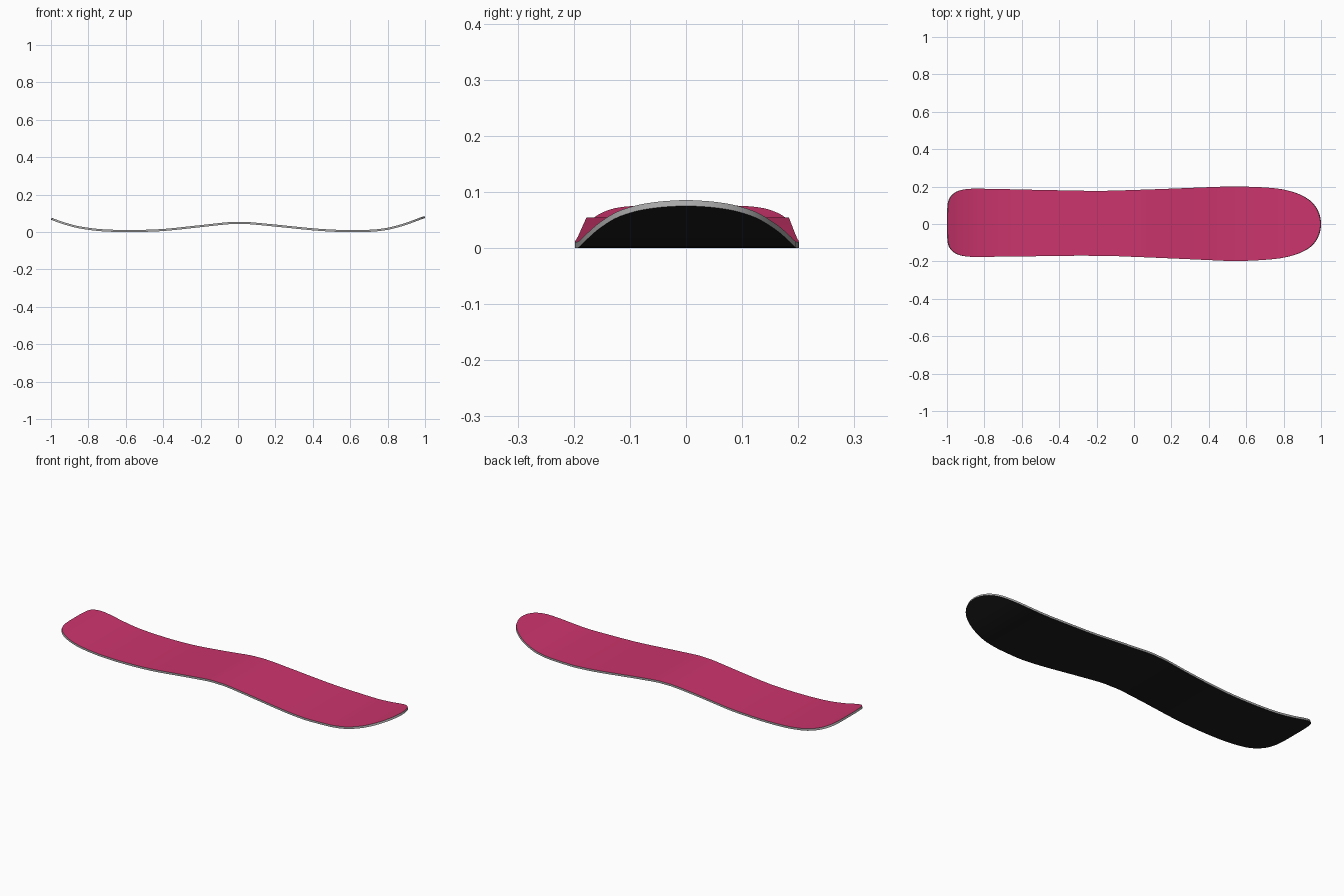
import bpy, bmesh
from mathutils import Vector

if "Cube" in bpy.data.objects:
    bpy.data.objects.remove(bpy.data.objects["Cube"])


def material(name, rgb):
    m = bpy.data.materials.new(name)
    m.diffuse_color = (*rgb, 1)
    m.use_nodes = True
    m.node_tree.nodes["Principled BSDF"].inputs["Base Color"].default_value = m.diffuse_color
    return m


# Stations along the underside: x, back edge y, front edge y, z
STATIONS = [
    (-1.0, .05, -.045, .066), (-.996, .11, -.10, .0645), (-.982, .146, -.134, .059),
    (-.95, .173, -.160, .047), (-.90, .186, -.173, .032), (-.84, .189, -.176, .018),
    (-.74, .187, -.175, .005), (-.62, .185, -.174, 0), (-.50, .182, -.172, .001),
    (-.38, .180, -.170, .007), (-.20, .177, -.170, .026), (-.06, .180, -.173, .041),
    (0, .182, -.176, .043), (.06, .184, -.178, .042), (.20, .189, -.184, .029),
    (.40, .197, -.193, .009), (.53, .201, -.198, .001), (.62, .199, -.196, 0),
    (.72, .194, -.190, .002), (.80, .184, -.180, .012), (.88, .161, -.158, .032),
    (.94, .127, -.126, .053), (.975, .088, -.088, .066), (.993, .048, -.048, .0725),
    (1.0, .012, -.012, .075),
]
SUB, ACROSS = 4, 12


def spline(pts, sub):
    """Catmull-Rom curve through rows of any number of columns."""
    out = []
    for i in range(len(pts) - 1):
        a, b, c, d = (Vector(pts[min(max(i + k, 0), len(pts) - 1)]) for k in (-1, 0, 1, 2))
        for s in range(sub):
            t = s / sub
            out.append(.5 * (2 * b + (c - a) * t + (2 * a - 5 * b + 4 * c - d) * t ** 2
                             + (3 * b - a - 3 * c + d) * t ** 3))
    return out + [Vector(pts[-1])]


# Board sheet
bm = bmesh.new()
rows = []
for x, back, front, z in spline(STATIONS, SUB):
    rows.append([bm.verts.new((x, front + (back - front) * j / ACROSS, max(z, 0)))
                 for j in range(ACROSS + 1)])
for p, q in zip(rows, rows[1:]):
    for j in range(ACROSS):
        bm.faces.new((p[j], q[j], q[j + 1], p[j + 1]))
mesh = bpy.data.meshes.new("snowboard_deck")
bm.to_mesh(mesh)
bm.free()
board = bpy.data.objects.new("snowboard_deck", mesh)
bpy.context.collection.objects.link(board)

# Pink top sheet, black base, grey side edge
for m in (material("top_pink", (.60, .035, .15)), material("base_black", (.012, .012, .012)),
          material("edge_grey", (.4, .4, .4))):
    mesh.materials.append(m)

# Board thickness
solid = board.modifiers.new("thickness", 'SOLIDIFY')
solid.thickness = .011
solid.offset = 1
solid.material_offset = 1
solid.material_offset_rim = 2

bpy.context.view_layer.objects.active = board
board.select_set(True)
bpy.ops.object.modifier_apply(modifier=solid.name)
bpy.ops.object.shade_smooth_by_angle()
